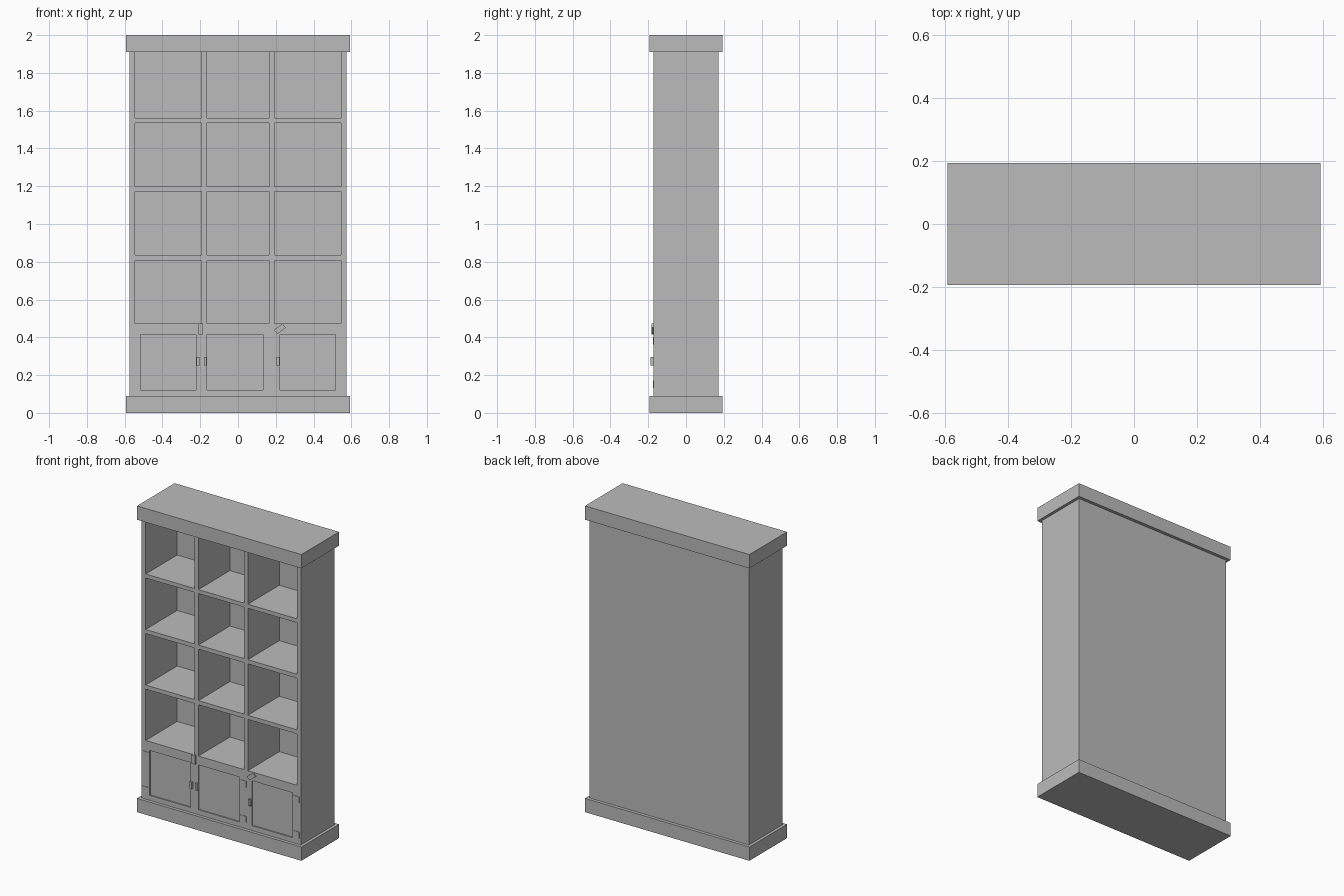
import bpy
import bmesh
from math import radians
from mathutils import Matrix, Vector

if "Cube" in bpy.data.objects:
    bpy.data.objects.remove(bpy.data.objects["Cube"], do_unlink=True)

grey = bpy.data.materials.new("plain grey")
grey.use_nodes = True
grey.diffuse_color = (0.5, 0.5, 0.5, 1)
grey.node_tree.nodes["Principled BSDF"].inputs["Base Color"].default_value = (0.5, 0.5, 0.5, 1)


def boxes(name, spans, tilt=0):
    """One object made of boxes, each given as x, y and z ranges."""
    bm = bmesh.new()
    for span in spans:
        low, high = Vector([s[0] for s in span]), Vector([s[1] for s in span])
        matrix = (Matrix.Translation((low + high) / 2)
                  @ Matrix.Rotation(radians(tilt), 4, "Y")
                  @ Matrix.Diagonal((high - low).to_4d()))
        bmesh.ops.create_cube(bm, size=1, matrix=matrix)
    mesh = bpy.data.meshes.new(name)
    bm.to_mesh(mesh)
    bm.free()
    mesh.materials.append(grey)
    obj = bpy.data.objects.new(name, mesh)
    bpy.context.collection.objects.link(obj)
    return obj


FRONT = -0.173
BASE, TOP = 0.09, 1.91

# Plinth and cornice
for name, z in (("plinth", (0, BASE)), ("cornice", (TOP, 2))):
    boxes(name, [((-0.594, 0.594), (-0.194, 0.194), z)])

# Carcass, with shelf bays and sunken door panels cut out
columns = [(-0.546, -0.192), (-0.165, 0.165), (0.192, 0.546)]
rows = [(0.473, 0.808), (0.835, 1.171), (1.198, 1.534), (1.56, TOP + 0.02)]
panels = [(-0.517, -0.222), (-0.165, 0.132), (0.222, 0.515)]
cuts = [(x, (FRONT - 0.05, 0.152), z) for x in columns for z in rows]
cuts += [(x, (FRONT - 0.05, FRONT + 0.008), (0.122, 0.415)) for x in panels]

carcass = boxes("carcass", [((-0.575, 0.575), (FRONT, -FRONT), (BASE, TOP))])
cutter = boxes("bay_cutter", cuts)
cutter.hide_render = True
cutter.hide_viewport = False
cut = carcass.modifiers.new("bays", "BOOLEAN")
cut.operation = "DIFFERENCE"
cut.solver = "EXACT"
cut.object = cutter
bpy.context.view_layer.objects.active = carcass
bpy.ops.object.modifier_apply(modifier=cut.name)
bpy.data.objects.remove(cutter, do_unlink=True)

# Door handles
for side, x in (("right", -0.212), ("middle", -0.173), ("left", 0.212)):
    boxes(side + "_handle", [((x - 0.007, x + 0.007), (FRONT - 0.014, FRONT), (0.252, 0.296))])

# Hinges: paired leaves at the top and bottom of each door
for side, x in (("right", -0.547), ("middle", 0.16), ("left", 0.543)):
    leaves = [((x - 0.022, x + 0.022), (FRONT - 0.003, FRONT), (z, z + 0.04))
              for z in (0.132, 0.362)]
    boxes(side + "_hinges", leaves)

# Turn latches, one closed and one turned aside
boxes("upright_latch", [((-0.208, -0.184), (FRONT - 0.009, FRONT), (0.415, 0.474))])
boxes("turned_latch", [((0.194, 0.25), (FRONT - 0.009, FRONT), (0.431, 0.459))], tilt=-38)
